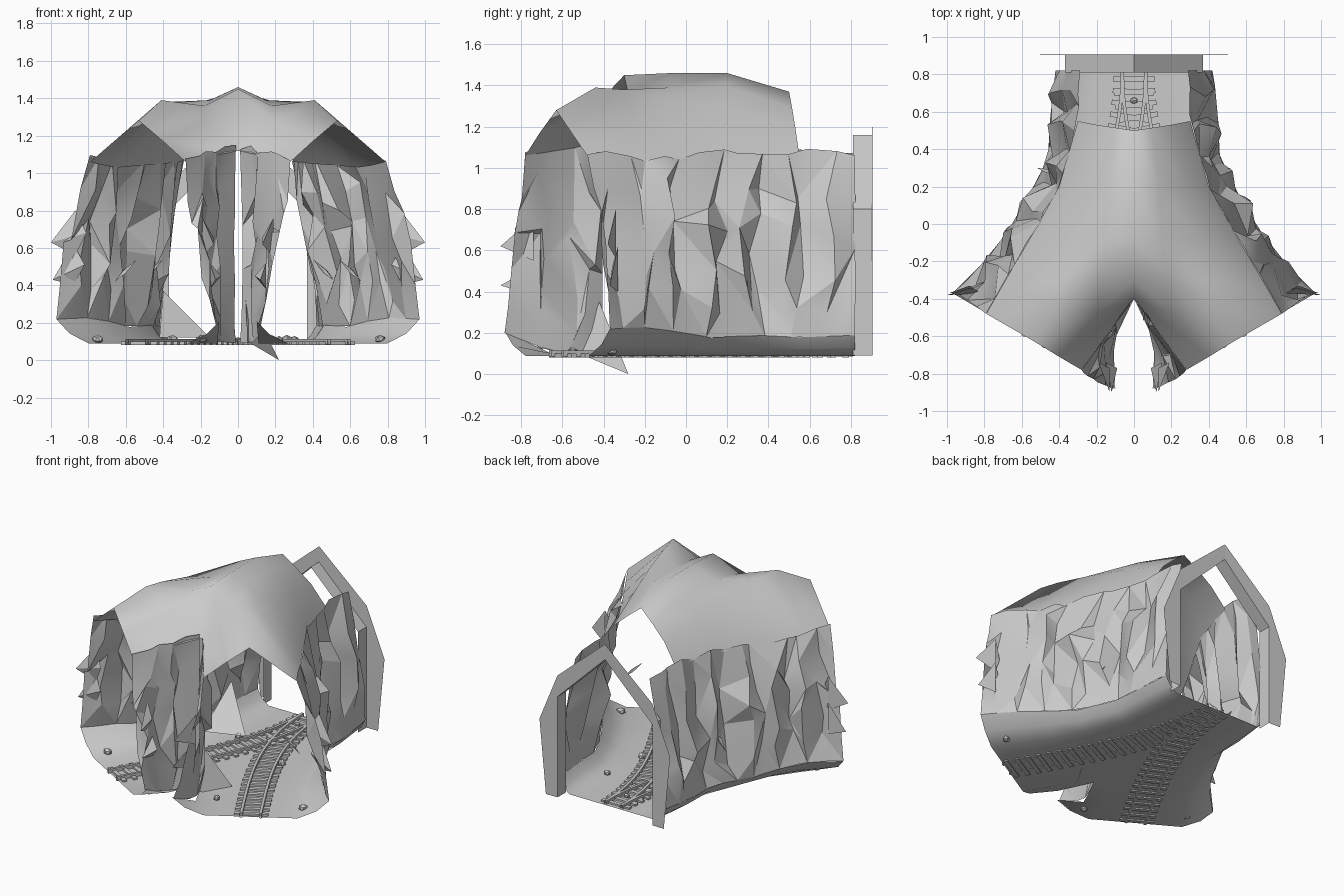
import bpy, bmesh, math, random
from mathutils import Vector as V

if "Cube" in bpy.data.objects:
    bpy.data.objects.remove(bpy.data.objects["Cube"])
random.seed(5)


def make(name, verts, faces, angle=None, mirror=False):
    me = bpy.data.meshes.new(name)
    me.from_pydata([tuple(v) for v in verts], [], faces)
    ob = bpy.data.objects.new(name, me)
    bpy.context.collection.objects.link(ob)
    if mirror:
        m = ob.modifiers.new("Mirror", 'MIRROR')
        m.use_clip = True
        m.merge_threshold = 0.002
    bpy.ops.object.select_all(action='DESELECT')
    ob.select_set(True)
    bpy.context.view_layer.objects.active = ob
    if angle:
        bpy.ops.object.shade_smooth_by_angle(angle=math.radians(angle))
    return ob


def grid_faces(rows, cols):
    return [(r*cols+c, r*cols+c+1, (r+1)*cols+c+1, (r+1)*cols+c)
            for r in range(rows-1) for c in range(cols-1)]


def sample(path, t):
    """Point at fraction t along a polyline."""
    pts = [V(p) for p in path]
    lens = [(b-a).length for a, b in zip(pts, pts[1:])]
    d = t*sum(lens)
    for a, b, l in zip(pts, pts[1:], lens):
        if d <= l:
            return a.lerp(b, d/l)
        d -= l
    return pts[-1]


# Shared outlines of the right half (mirrored for the left)
floor_out = [(.42, .82), (.45, .55), (.46, .35), (.58, .12), (.69, -.06), (.82, -.22), (.97, -.37)]
floor_in = [(0, .82), (0, .55), (0, .3), (0, -.1), (0, -.4), (.11, -.63), (.1, -.88)]
rim = [.1, .09, .1, .09, .12, .14, .13]
roof_out = [(.29, .82, 1.06), (.30, .55, 1.06), (.4, .2, 1.05), (.54, -.05, 1.04),
            (.66, -.25, 1.03), (.79, -.48, 1.06)]

# Floor: shallow gutter with raised rims
us = [0, .08, .2, .5, .8, .92, 1]
verts = []
for i, (a, b) in enumerate(zip(floor_in, floor_out)):
    for u in us:
        p = V(a).lerp(V(b), u)
        rim_o = max(0, (u-.8)/.2)**1.7*rim[i]
        rim_i = max(0, (.2-u)/.2)**1.7*.12 if i > 5 else 0
        verts.append((p.x, p.y, .088+rim_o+rim_i))
make("floor", verts, grid_faces(len(floor_out), len(us)), 70, True)

# Roof: vault that splits into two branches
roof = [
    [(0, .5, 1.37), (.1, .515, 1.29), (.2, .53, 1.2), (.30, .55, 1.06)],
    [(0, .2, 1.46), (.13, .2, 1.4), (.27, .2, 1.29), (.4, .2, 1.05)],
    [(0, -.08, 1.46), (.15, -.08, 1.39), (.34, -.08, 1.34), (.54, -.05, 1.04)],
    [(0, -.3, 1.45), (.18, -.28, 1.36), (.38, -.3, 1.38), (.64, -.22, 1.03)],
    [(0, -.4, 1.12), (.19, -.47, 1.27), (.41, -.44, 1.39), (.71, -.34, 1.04)],
    [(.28, -.78, 1.06), (.4, -.71, 1.17), (.53, -.63, 1.28), (.79, -.48, 1.06)]]
make("roof", [p for r in roof for p in r], grid_faces(6, 4), 80, True)


def rock_wall(name, low, high, sx, cols, rows, bulge, amp):
    """Jagged sheet of rock with deep vertical folds between floor and roof edge."""
    verts = []
    for i in range(cols):
        t = i/(cols-1)
        end = 0 if i in (0, cols-1) else 1
        if end:
            t += random.uniform(-.35, .35)/(cols-1)
        e = .02
        d = sample(low, min(1, t+e))-sample(low, max(0, t-e))
        n = V((-d.y, d.x, 0)).normalized()
        rib = (amp if i % 2 else -amp)*random.uniform(.2, 1.1)
        slant = random.uniform(-.06, .06)
        for j in range(rows):
            s = j/(rows-1)
            mid = math.sin(math.pi*s)
            p = sample(low, t).lerp(sample(high, t), s)
            p += n*(bulge*mid + (rib+random.uniform(-amp, amp)*.8)*min(1, mid+.1)*(.3+.7*end))
            if 0 < j < rows-1:
                p += d.normalized()*(slant*mid+random.uniform(-.04, .04))*end
                p.z += random.uniform(-.08, .08)
            elif j:
                p.z += random.uniform(0, .04)
            verts.append((sx*p.x, p.y, p.z))
    faces = []
    for a, b, c, d in grid_faces(cols, rows):
        faces += [(a, b, c), (a, c, d)] if random.random() < .5 else [(a, b, d), (b, c, d)]
    return make(name, verts, faces, 20)


def shard(name, base, tip, w, out):
    """Long wedge-like splinter."""
    a, b, o = V(base), V(tip), V(out)
    side = (b-a).cross(o).normalized()*w
    m = a.lerp(b, .45)
    make(name, [a, m+side, m-side, m+o, b],
         [(0, 1, 3), (0, 3, 2), (1, 4, 3), (3, 4, 2)])


low_out = [(x, y, .088+r) for (x, y), r in zip(floor_out, rim)]
low_in = [(.012, -.41, .09), (.11, -.63, .1), (.11, -.88, .2)]
high_in = [(.012, -.41, 1.12), (.14, -.59, 1.1), (.28, -.78, 1.06)]
for side, sx in (("right", 1), ("left", -1)):
    rock_wall("outer_wall_"+side, low_out, roof_out, sx, 14, 6, .03, .046)
    rock_wall("inner_wall_"+side, low_in, high_in, sx, 6, 7, .02, .026)
    # Flared spikes at the tunnel mouth: tip, wall contact x, y and height span
    for tip, x, y, z0, z1 in (((1.0, -.38, .63), .87, -.34, .56, .8), ((.99, -.37, .43), .88, -.33, .4, .62),
                              ((.13, -.9, .62), .19, -.74, .55, .76), ((.12, -.9, .43), .15, -.74, .38, .52)):
        pts = [tip, (x, y, z0), (x, y, z1), (x-.06, y-.03, (z0+z1)/2)]
        make("mouth_spike_"+side, [(sx*p[0], p[1], p[2]) for p in pts], [(0, 1, 2), (0, 2, 3), (0, 3, 1)])
    # Small wooden pegs
    for x, y in ((.66, -.25), (.52, .3)):
        shard("wall_peg_"+side, (sx*x, y, .42), (sx*(x-.12), y-.04, .54), .012, (0, .012, .012))

# Loose rock flaps near the floor
make("floor_flap_right", [(.04, -.42, .35), (.05, -.52, .1), (.22, -.28, 0)], [(0, 1, 2)])
make("floor_flap_left", [(-.4, .5, .37), (-.15, .3, .12), (-.42, .2, .12)], [(0, 1, 2)])

# Back portal: short arched tube with a flange
inner = [(.37, .09), (.37, .45), (.37, .8), (0, 1.16)]
outer = [(.46, .09), (.51, .61), (.37, .95), (0, 1.27)]


def full(h):
    return h+[(-x, z) for x, z in h[-2::-1]]


rings = [(full(inner), .81), (full(inner), .903), (full(outer), .905)]
make("back_portal", [(x, y, z) for r, y in rings for x, z in r], grid_faces(3, 7))

# Tracks: two curved lines that share the back end
BOX = [(0, 1, 3, 2), (4, 6, 7, 5), (0, 4, 5, 1), (2, 3, 7, 6), (0, 2, 6, 4), (1, 5, 7, 3)]


def bez(t, sx):
    p = [V((0, .81)), V((0, .3)), V((.27, -.15)), V((.54, -.63))]
    u = 1-t
    q = p[0]*u**3+p[1]*3*u*u*t+p[2]*3*u*t*t+p[3]*t**3
    d = (p[1]-p[0])*u*u+(p[2]-p[1])*2*u*t+(p[3]-p[2])*t*t
    return V((sx*q.x, q.y, 0)), V((sx*d.x, d.y, 0)).normalized()


for side, sx in (("right", 1), ("left", -1)):
    for off in (-.062, .062):
        verts, N = [], 22
        for i in range(N+1):
            p, d = bez(i/N, sx)
            n = V((-d.y, d.x, 0))
            for w, z in ((-.009, .084), (-.009, .114), (.009, .114), (.009, .084), (-.009, .084)):
                verts.append(p+n*(off+w)+V((0, 0, z)))
        make("rail_"+side, verts, grid_faces(N+1, 5))
    verts, faces = [], []
    for i in range(22):
        p, d = bez((i+.5)/22, sx)
        n = V((-d.y, d.x, 0))
        k = len(verts)
        verts += [p+n*a+d*b+V((0, 0, c)) for a in (-.11, .11) for b in (-.014, .014) for c in (.08, .1)]
        faces += [tuple(v+k for v in f) for f in BOX]
    make("sleepers_"+side, verts, faces)

# Loose stones
for x, y, r in ((0, .66, .02), (-.2, .3, .03), (.26, .12, .03), (-.19, -.72, .03), (.22, -.55, .025),
                (-.75, -.38, .03), (.76, -.36, .03), (.3, .45, .025), (-.35, 0, .03)):
    bpy.ops.mesh.primitive_ico_sphere_add(subdivisions=1, radius=r, location=(x, y, .1+r*.4))
    ob = bpy.context.object
    ob.name = "stone"
    ob.scale = (1.1, .9, .8)
    ob.rotation_euler = (0, 0, x*9)
